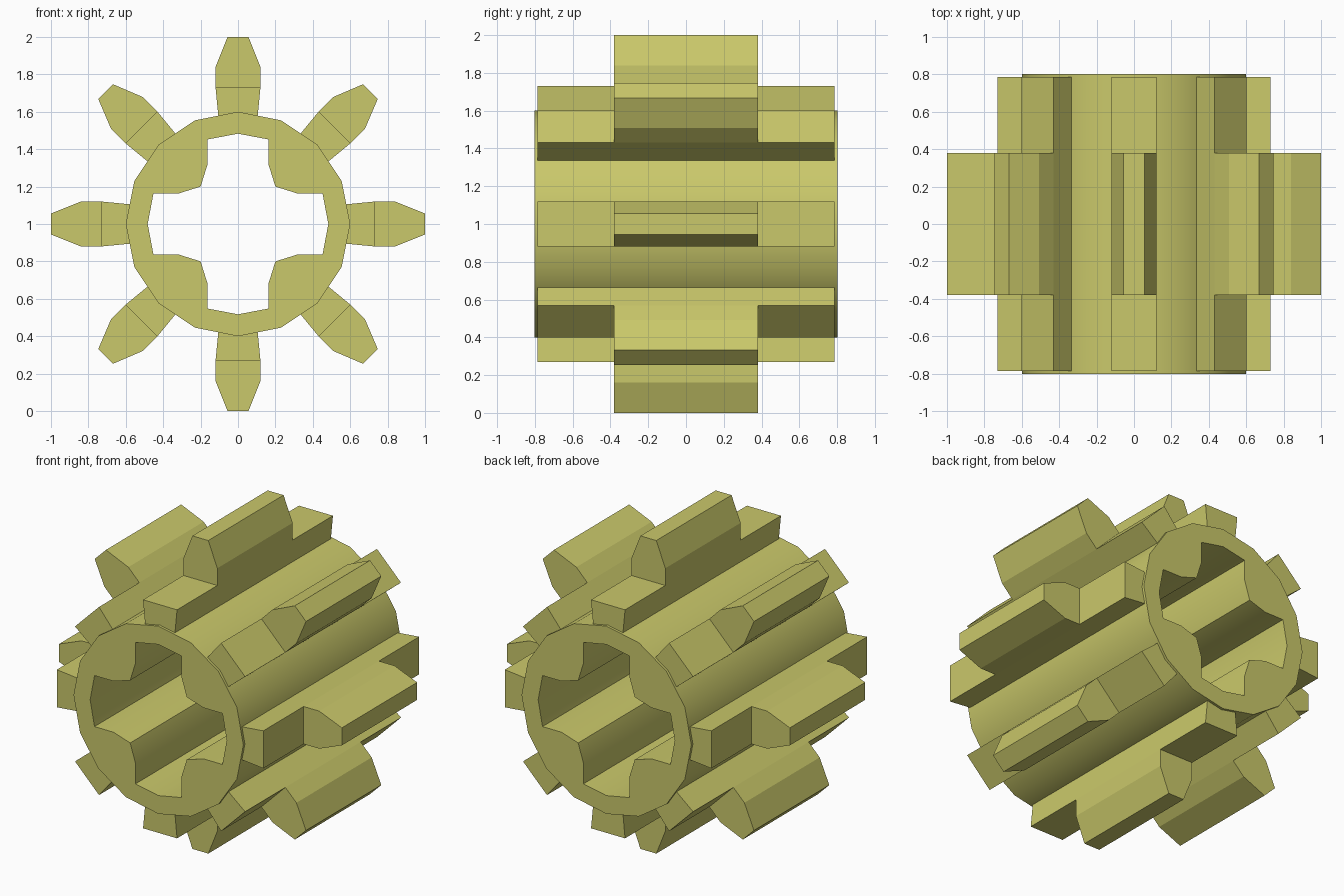
import bpy, bmesh
from math import sin, cos, pi, radians
from mathutils import Matrix, Vector

cube = bpy.data.objects.get("Cube")
if cube:
    bpy.data.objects.remove(cube, do_unlink=True)

# Single flat colour
mat = bpy.data.materials.new("olive_yellow")
mat.use_nodes = True
color = (0.59, 0.58, 0.145, 1)
mat.diffuse_color = color
mat.node_tree.nodes["Principled BSDF"].inputs["Base Color"].default_value = color

AXIS_Z = 1.0        # height of the hub axis
HUB_HALF = 0.803
TOOTH_HALF = 0.787
CROWN_HALF = 0.38


def finish(bm, name):
    bmesh.ops.recalc_face_normals(bm, faces=bm.faces)
    mesh = bpy.data.meshes.new(name)
    bm.to_mesh(mesh)
    bm.free()
    mesh.materials.append(mat)
    obj = bpy.data.objects.new(name, mesh)
    bpy.context.collection.objects.link(obj)
    bpy.ops.object.select_all(action='DESELECT')
    obj.select_set(True)
    bpy.context.view_layer.objects.active = obj
    bpy.ops.object.shade_smooth_by_angle(angle=radians(30))
    return obj


def add_loop(bm, points):
    verts = [bm.verts.new((x, -HUB_HALF, z)) for x, z in points]
    return [bm.edges.new((v, verts[(i + 1) % len(verts)])) for i, v in enumerate(verts)]


# Hub: sixteen-sided drum with a cross-shaped bore
bm = bmesh.new()
outer = [(0.6 * cos(i * pi / 8), 0.6 * sin(i * pi / 8)) for i in range(16)]
quarter = [(0.483, 0), (0.452, 0.163), (0.318, 0.163),
           (0.2, 0.2), (0.163, 0.318), (0.163, 0.452)]
bore = []
for k in range(4):
    c, s = round(cos(k * pi / 2)), round(sin(k * pi / 2))
    bore += [(c * x - s * z, s * x + c * z) for x, z in quarter]
edges = add_loop(bm, outer) + add_loop(bm, bore)
bmesh.ops.triangle_fill(bm, edges=edges, use_beauty=True, normal=(0, -1, 0))
ext = bmesh.ops.extrude_face_region(bm, geom=bm.faces[:])
bmesh.ops.translate(bm, vec=(0, 2 * HUB_HALF, 0),
                    verts=[e for e in ext["geom"] if isinstance(e, bmesh.types.BMVert)])
hub = finish(bm, "hub")
hub.location.z = AXIS_Z


def build_tooth(name, angle):
    bm = bmesh.new()
    # Long root, flaring outward and divided into three along its length
    section = [(-0.104, 0.565), (0.104, 0.565), (0.12, 0.73), (-0.12, 0.73)]
    rings = [[bm.verts.new((x, y, z)) for x, z in section]
             for y in (-TOOTH_HALF, -CROWN_HALF, CROWN_HALF, TOOTH_HALF)]
    bm.faces.new(rings[0])
    bm.faces.new(rings[-1][::-1])
    for n in range(3):
        a, b = rings[n], rings[n + 1]
        for i in range(4):
            j = (i + 1) % 4
            face = bm.faces.new((a[i], b[i], b[j], a[j]))
            if n == 1 and i == 2:
                top = face
    # Raised crown over the middle, tapering to the tip
    for rise, half in ((0.11, 0.12), (0.16, 0.056)):
        ext = bmesh.ops.extrude_face_region(bm, geom=[top])["geom"]
        top = next(e for e in ext if isinstance(e, bmesh.types.BMFace))
        for v in top.verts:
            v.co.z += rise
            v.co.x = half if v.co.x > 0 else -half
    bm.transform(Matrix.Rotation(angle, 4, 'Y'))
    finish(bm, name).location = Vector((0, 0, AXIS_Z))


# Eight teeth around the hub
for i in range(8):
    build_tooth(f"tooth_{i + 1}", i * pi / 4)
